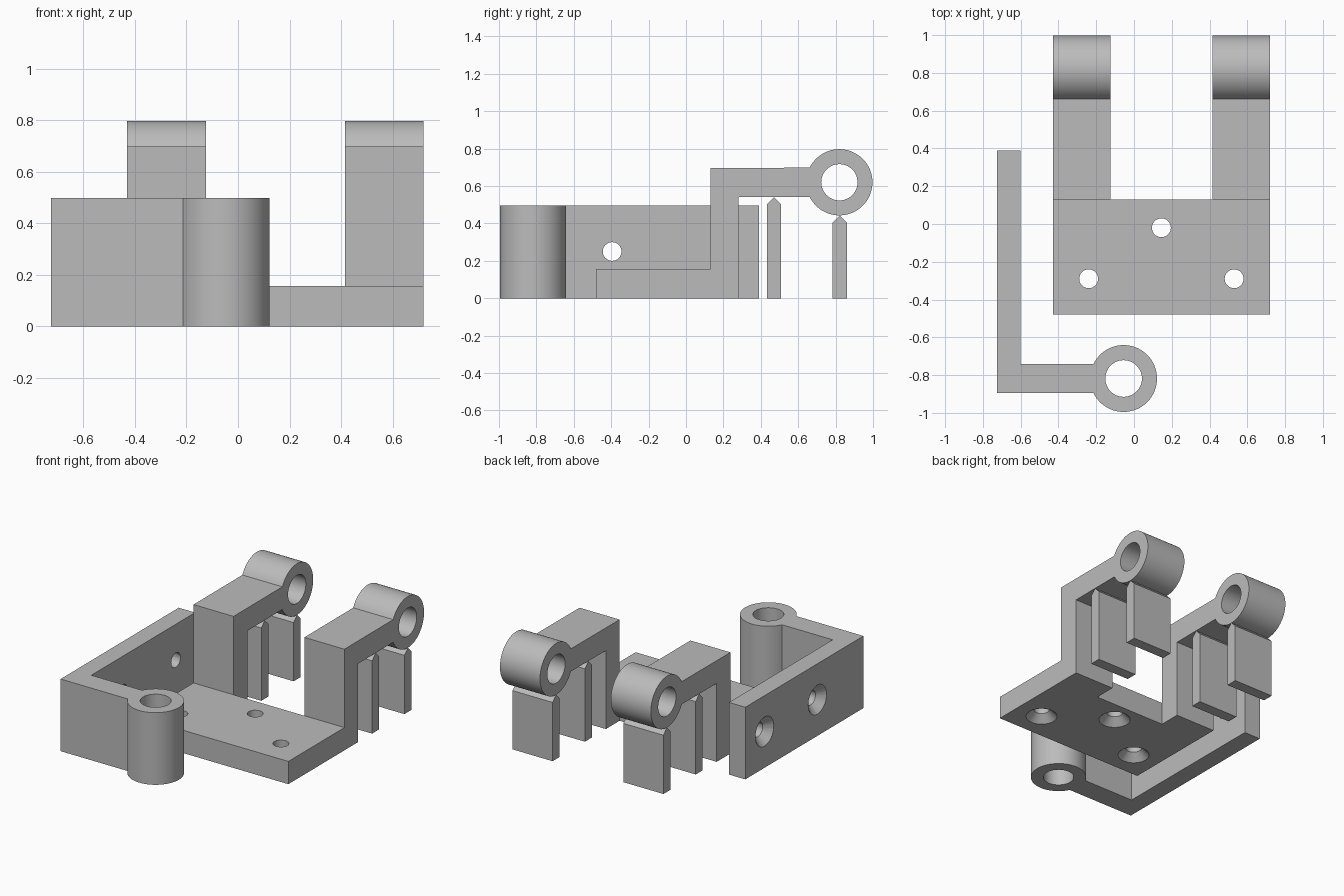
import bpy, bmesh
from math import sin, cos, asin, pi, radians
from mathutils import Vector, Matrix

if "Cube" in bpy.data.objects:
    bpy.data.objects.remove(bpy.data.objects["Cube"])

RING_R, BORE_R, HALF_ARM = 0.177, 0.097, 0.078
ALONG_X = Matrix(((0, 0, 1, 0), (1, 0, 0, 0), (0, 1, 0, 0), (0, 0, 0, 1)))
ALONG_Z = Matrix.Identity(4)

grey = bpy.data.materials.new("mid grey")
grey.use_nodes = True
colour = (0.5, 0.5, 0.5, 1)
grey.diffuse_color = colour
grey.node_tree.nodes["Principled BSDF"].inputs["Base Color"].default_value = colour


def make_object(name, bm):
    bmesh.ops.recalc_face_normals(bm, faces=bm.faces)
    mesh = bpy.data.meshes.new(name)
    bm.to_mesh(mesh)
    bm.free()
    mesh.materials.append(grey)
    obj = bpy.data.objects.new(name, mesh)
    bpy.context.collection.objects.link(obj)
    return obj


def activate(obj):
    bpy.ops.object.select_all(action='DESELECT')
    obj.select_set(True)
    bpy.context.view_layer.objects.active = obj


def smooth(obj):
    activate(obj)
    bpy.ops.object.shade_smooth_by_angle(angle=radians(30))


def extrude(name, loops, start, end, axes):
    """Fill the outline (later loops are holes) and extrude it."""
    bm = bmesh.new()
    for loop in loops:
        verts = [bm.verts.new((u, v, start)) for u, v in loop]
        for i, vert in enumerate(verts):
            bm.edges.new((vert, verts[i - 1]))
    bmesh.ops.triangle_fill(bm, edges=bm.edges[:], use_beauty=True)
    top = bmesh.ops.extrude_face_region(bm, geom=bm.faces[:])["geom"]
    bmesh.ops.translate(bm, vec=(0, 0, end - start),
                        verts=[g for g in top if isinstance(g, bmesh.types.BMVert)])
    bm.transform(axes)
    return make_object(name, bm)


def arc(cu, cv, r, a0, a1, n):
    return [(cu + r * cos(a0 + (a1 - a0) * i / n),
             cv + r * sin(a0 + (a1 - a0) * i / n)) for i in range(n + 1)]


def ring_arm(name, cu, cv, rest, start, end, axes):
    """Bent arm that ends in a bored ring."""
    a = pi - asin(HALF_ARM / RING_R)
    outline = arc(cu, cv, RING_R, a, -a, 56) + rest
    bore = arc(cu, cv, BORE_R, 0, 2 * pi, 48)[:-1]
    obj = extrude(name, [outline, bore], start, end, axes)
    smooth(obj)
    return obj


def countersink(obj, point, direction):
    """Cut a screw hole whose wide end is at the given surface point."""
    bm = bmesh.new()
    profile = [(0, -0.02), (0.12, -0.02), (0.05, 0.05), (0.05, 0.3), (0, 0.3)]
    verts = [bm.verts.new((r, 0, z)) for r, z in profile]
    edges = [bm.edges.new(pair) for pair in zip(verts, verts[1:])]
    bmesh.ops.spin(bm, geom=verts + edges, cent=(0, 0, 0), axis=(0, 0, 1),
                   angle=2 * pi, steps=32)
    bmesh.ops.remove_doubles(bm, verts=bm.verts[:], dist=0.0001)
    turn = Vector((0, 0, 1)).rotation_difference(Vector(direction))
    bm.transform(Matrix.Translation(point) @ turn.to_matrix().to_4x4())
    cutter = make_object("screw_hole_cutter", bm)
    cutter.hide_render = True
    mod = obj.modifiers.new("screw_hole", 'BOOLEAN')
    mod.operation, mod.solver, mod.object = 'DIFFERENCE', 'EXACT', cutter
    activate(obj)
    bpy.ops.object.modifier_apply(modifier=mod.name)
    bpy.data.objects.remove(cutter)


# Base plate with three screw holes, countersunk from below
plate = extrude("base_plate", [[(-0.43, -0.48), (0.72, -0.48), (0.72, 0.13), (-0.43, 0.13)]],
                0, 0.157, ALONG_Z)
for x, y in ((-0.24, -0.29), (0.53, -0.29), (0.145, -0.02)):
    countersink(plate, (x, y, 0), (0, 0, 1))
smooth(plate)

# Two hinge arms, each with two pointed print supports underneath
hinge_rest = [(0.28, 0.54), (0.28, 0), (0.13, 0), (0.13, 0.697)]
for side, x0, x1 in (("right", -0.43, -0.125), ("left", 0.415, 0.72)):
    ring_arm(side + "_hinge_arm", 0.82, 0.62, hinge_rest, x0, x1, ALONG_X)
    for part, y, peak in (("beam", 0.47, 0.54), ("ring", 0.822, 0.443)):
        w = 0.038
        extrude(f"{side}_{part}_support",
                [[(y - w, 0), (y + w, 0), (y + w, peak - w), (y, peak), (y - w, peak - w)]],
                x0, x1, ALONG_X)

# Side wall bracket with an upright ring, countersunk from outside
wall_rest = [(-0.725, -0.896), (-0.725, 0.39), (-0.6, 0.39), (-0.6, -0.74)]
wall = ring_arm("wall_bracket", -0.055, -0.818, wall_rest, 0, 0.497, ALONG_Z)
for y in (0.18, -0.395):
    countersink(wall, (-0.725, y, 0.25), (1, 0, 0))
smooth(wall)
